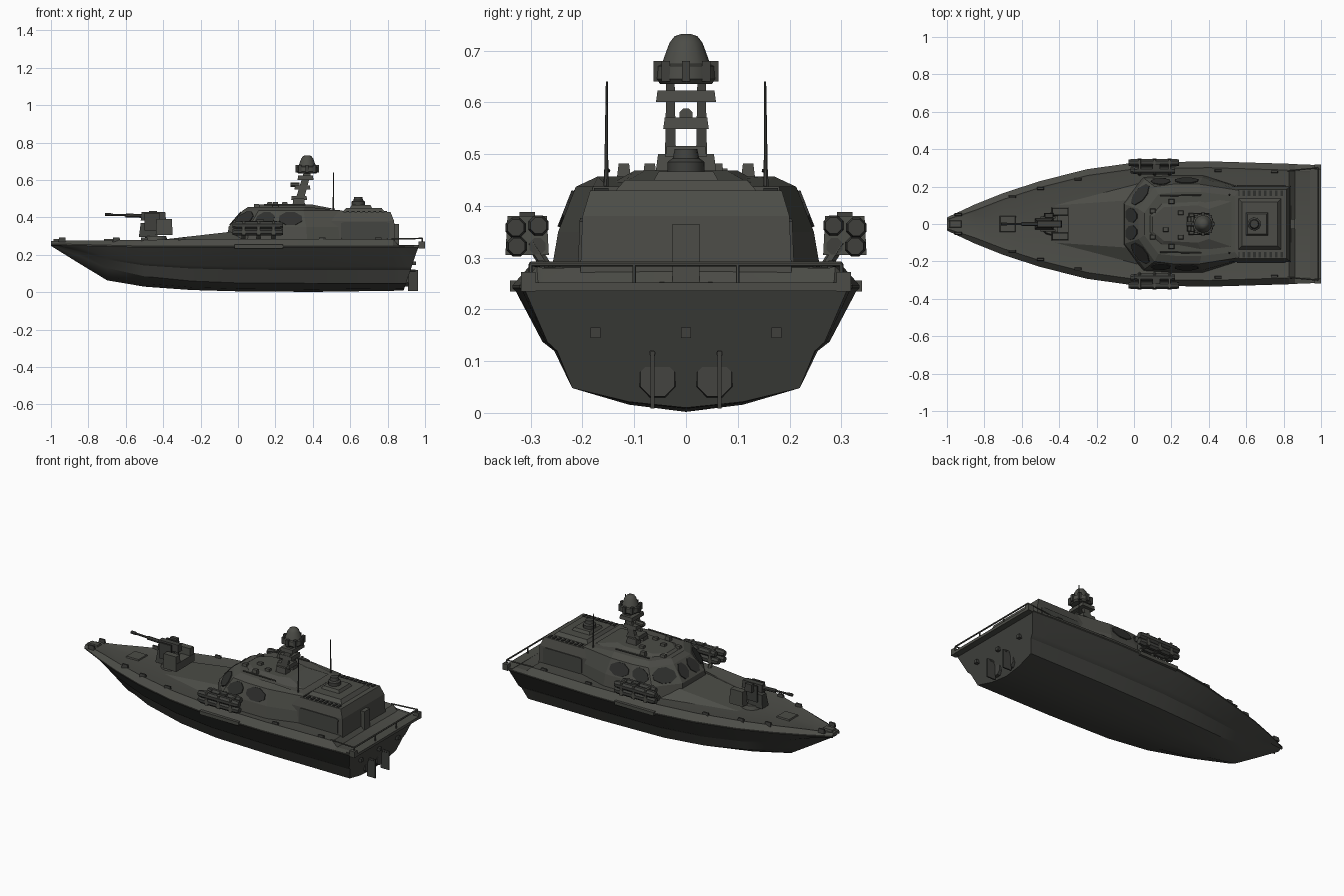
import bpy, bmesh, math
from mathutils import Vector

if "Cube" in bpy.data.objects:
    bpy.data.objects.remove(bpy.data.objects["Cube"])

def material(name, c):
    m = bpy.data.materials.new(name)
    m.diffuse_color = (*c, 1)
    m.use_nodes = True
    m.node_tree.nodes["Principled BSDF"].inputs["Base Color"].default_value = m.diffuse_color
    return m

DECK = material("deck grey", (0.072, 0.073, 0.063))
HULL = material("hull grey", (0.056, 0.057, 0.051))
GLASS = material("dark glass", (0.028, 0.029, 0.027))
METAL = material("gun metal", (0.050, 0.051, 0.046))

def mesh(name, verts, faces, mat=DECK, smooth=0):
    bm = bmesh.new()
    vs = [bm.verts.new(v) for v in verts]
    for f in faces:
        bm.faces.new([vs[i] for i in f])
    bmesh.ops.recalc_face_normals(bm, faces=bm.faces)
    me = bpy.data.meshes.new(name)
    bm.to_mesh(me)
    bm.free()
    me.materials.append(mat)
    if smooth:
        me.polygons.foreach_set("use_smooth", [True] * len(me.polygons))
        me.set_sharp_from_angle(angle=math.radians(smooth))
    ob = bpy.data.objects.new(name, me)
    bpy.context.collection.objects.link(ob)
    return ob

def loft(name, rings, mat=DECK, smooth=0):
    n = len(rings[0])
    faces = [(k*n+i, k*n+(i+1) % n, (k+1)*n+(i+1) % n, (k+1)*n+i)
             for k in range(len(rings)-1) for i in range(n)]
    faces += [tuple(range(n)), tuple(range((len(rings)-1)*n, len(rings)*n))]
    return mesh(name, [p for r in rings for p in r], faces, mat, smooth)

def box(name, x, y, z, mat=DECK, taper=0.0, lean=0.0):
    """x, y, z are (min, max); taper shrinks the top, lean shifts it in x."""
    def ring(h, t, l):
        return [(x[0]+t+l, y[0]+t, h), (x[1]-t+l, y[0]+t, h),
                (x[1]-t+l, y[1]-t, h), (x[0]+t+l, y[1]-t, h)]
    return loft(name, [ring(z[0], 0, 0), ring(z[1], taper, lean)], mat)

def tube(name, stations, n=10, mat=DECK, smooth=40):
    """stations: list of (point, radius) along one straight axis."""
    d = (Vector(stations[-1][0]) - Vector(stations[0][0])).normalized()
    u = d.orthogonal().normalized()
    w = d.cross(u)
    rings = [[Vector(p) + r*(math.cos(a)*u + math.sin(a)*w)
              for a in [2*math.pi*(i+.5)/n for i in range(n)]] for p, r in stations]
    return loft(name, rings, mat, smooth)

def rod(name, a, b, r, n=6, mat=DECK):
    return tube(name, [(a, r), (b, r)], n, mat)

def mirror_ring(half, z):
    """half outline on +y, front to back, closed by its mirror."""
    return [(x, y, z) for x, y in half] + [(x, -y, z) for x, y in reversed(half)]

def pane(name, a, b, c, d, m=0.1, cut=0.25, mat=GLASS):
    """thin eight-sided plate laid on the quad a b c d"""
    a, b, c, d = map(Vector, (a, b, c, d))
    nrm = (c-a).cross(d-b).normalized()
    if nrm.dot((a+b+c+d)/4 - Vector((0.3, 0, 0.3))) < 0:
        nrm = -nrm
    lo, hi, l2, h2 = m, 1-m, m+cut, 1-m-cut
    uv = [(l2, lo), (h2, lo), (hi, l2), (hi, h2), (h2, hi), (l2, hi), (lo, h2), (lo, l2)]
    pts = [a.lerp(b, u).lerp(d.lerp(c, u), v) for u, v in uv]
    loft(name, [[p-nrm*.002 for p in pts], [p+nrm*.005 for p in pts]], mat)

# Hull: x, gunwale half width, deck z, chine half width, chine z, keel z, shear
stations = [(-1, .035, .275, .02, .258, .248, 0), (-.85, .105, .276, .05, .195, .155, 0),
            (-.7, .165, .278, .09, .13, .064, 0), (-.5, .23, .28, .14, .085, .03, 0),
            (-.25, .293, .283, .185, .06, .012, 0), (0, .328, .285, .21, .05, .005, 0),
            (.4, .335, .285, .22, .048, .002, 0), (.83, .322, .283, .22, .048, .008, 0),
            (.86, .32, .253, .22, .048, .009, 0), (.882, .316, .252, .22, .048, .01, .34)]
rings = []
for x, dw, dz, cw, cz, kz, sh in stations:
    gz = min(dz - .006, .247 + max(0, -x-.5)*.025)
    uw, uz = cw + (dw-cw)*.5, cz + (gz-cz)*.45
    inn = min(.045, dw*.4)
    half = [(cw*.5, kz+(cz-kz)*.3), (cw, cz), (uw-(uw-cw)*.4, uz-(uz-cz)*.2), (uw, uz),
            (dw-.006, gz-.012), (dw, gz-.006), (dw, gz), (dw-inn*.75, dz), (dw-inn, dz-.003)]
    loop = [(0, kz)] + half + [(0, dz)] + [(-y, z) for y, z in reversed(half)]
    rings.append([(x+sh*z, y, z) for y, z in loop])
hull = loft("hull", rings, DECK, 25)
hull.data.materials.append(HULL)
for p in hull.data.polygons:
    if p.normal.z < -0.05:
        p.material_index = 1

# Stern: ledge, rails, rudders, water jets
box("stern_ledge", (.94, 1), (-.31, .31), (.236, .252))
rod("stern_rail", (.985, -.3, .288), (.985, .3, .288), .005)
for s in (1, -1):
    box("stern_corner", (.965, 1), (s*.305-.014, s*.305+.014), (.235, .272))
    rod("side_rail", (.82, s*.285, .285), (.985, s*.3, .288), .004)
    for y in (.1, .3):
        rod("rail_post", (.985, s*y, .25), (.985, s*y, .288), .004)
    box("rudder", (.908, .962), (s*.065-.004, s*.065+.004), (.008, .12), METAL)
    rod("rudder_stock", (.89, s*.065, .115), (.95, s*.065, .115), .007, 6, METAL)
    tube("water_jet", [((.86, s*.055, .065), .042), ((.912, s*.055, .065), .036)], 8, HULL)
for y in (-.175, 0, .175):
    box("transom_bracket", (.92, .952), (y-.01, y+.01), (.145, .165), METAL)

# Raised foredeck in front of the cabin
mesh("foredeck_ramp", [(-.42, -.1, .28), (-.42, .1, .28), (.02, .22, .28), (.02, -.22, .28),
                       (.02, .13, .33), (.02, -.13, .33)],
     [(0, 1, 2, 3), (0, 1, 4, 5), (1, 2, 4), (0, 5, 3), (2, 3, 5, 4)])

# Wheelhouse with faceted front
levels = [([(-.06, .12), (.05, .25), (.2, .26), (.37, .26), (.56, .2)], .275),
          ([(-.05, .105), (.06, .24), (.2, .247), (.365, .247), (.56, .195)], .35),
          ([(.025, .08), (.11, .2), (.21, .213), (.35, .213), (.56, .18)], .437),
          ([(.055, .06), (.13, .16), (.22, .17), (.36, .17), (.54, .15)], .457)]
cab = [mirror_ring(h, z) for h, z in levels]
cab[3] = [(x, y, z if x < .5 else .435) for x, y, z in cab[3]]
loft("wheelhouse", cab)
loft("roof_crown", [mirror_ring([(.07, .05), (.14, .13), (.36, .14), (.52, .12)], .445),
                    mirror_ring([(.1, .04), (.16, .09), (.34, .1), (.4, .08)], .468)])
for i in range(3):
    for k in (i, 8-i):
        pane("cabin_window", cab[1][k], cab[1][k+1], cab[2][k+1], cab[2][k])
f1, f2 = cab[1], cab[2]
for s in (0, -1):
    mid1, mid2 = Vector((-.05, 0, .35)), Vector((.025, 0, .437))
    pane("windshield", f1[s], mid1, mid2, f2[s])

# Roof fittings
for x, y in ((.1, .07), (.1, -.07), (.2, .12), (.2, -.12), (.25, .06), (.25, -.07), (.17, -.03)):
    box("roof_light", (x-.017, x+.017), (y-.014, y+.014), (.45, .482 if x > .15 else .472), DECK, .004)
for s in (1, -1):
    rod("grab_rail", (.14, s*.15, .468), (.36, s*.155, .468), .004)
    tube("antenna", [((.51, s*.155, .42), .006), ((.51, s*.154, .47), .004), ((.51, s*.153, .64), .002)], 6, METAL)

# Aft deckhouse with raised top and small turret
loft("deckhouse", [mirror_ring([(.5, .205), (.84, .205)], .255), mirror_ring([(.5, .2), (.835, .2)], .38),
                   mirror_ring([(.52, .185), (.815, .185)], .43)])
box("deckhouse_top", (.555, .79), (-.14, .14), (.425, .45), DECK, .022)
box("turret_base", (.595, .72), (-.065, .065), (.445, .466), DECK, .012)
tube("turret_head", [((.643, 0, .46), .036), ((.643, 0, .485), .036), ((.643, 0, .492), .026), ((.643, 0, .51), .022)], 10, METAL)
box("rear_locker", (.83, .86), (-.026, .026), (.25, .365))
for s in (1, -1):
    pane("side_panel", (.54, s*.204, .28), (.82, s*.204, .28), (.82, s*.2, .38), (.54, s*.2, .38), .04, .06, HULL)
    for i in range(9):
        x = .55+i*.029
        box("vent_slat", (x, x+.014), (s*.164-.014, s*.164+.014), (.428, .435), GLASS)

# Leaning lattice mast with radome
def mx(z):
    return .315 + (z-.46)*.32
for s in (1, -1):
    box("mast_foot", (.29, .36), (s*.035-.025, s*.035+.025), (.455, .5), DECK, .006)
    box("mast_post", (.3, .345), (s*.03-.011, s*.03+.011), (.47, .645), DECK, .003, .05)
for z, w in ((.505, .04), (.56, .044), (.612, .058)):
    box("mast_rung", (mx(z)-.045, mx(z)+.04), (-w, w), (z-.011, z+.011), DECK, .003)
rod("mast_sensor", (.28, 0, .575), (.33, 0, .575), .014, 8)
tube("radome", [((.37, 0, z), r) for z, r in
                ((.636, .05), (.645, .058), (.67, .056), (.674, .047), (.715, .032), (.728, .022), (.732, .01))], 12)
for i in range(8):
    a = i*math.pi/4
    x, y = .37+.055*math.cos(a), .055*math.sin(a)
    box("radome_lug", (x-.008, x+.008), (y-.008, y+.008), (.64, .68), METAL)

# Side launchers: bundled tubes on a bracket
for s in (1, -1):
    for dy, dz, x0, x1 in ((-.022, .02, .0, .22), (.022, .016, -.03, .24), (-.02, -.02, -.02, .2), (.02, -.02, -.03, .24)):
        y, z = s*(.307+dy), .342+dz
        tube("launch_tube", [((x0, y, z), .016), ((x0+.02, y, z), .021), ((x1-.02, y, z), .021), ((x1, y, z), .017)], 8, METAL)
    for x in (.03, .11, .19):
        box("tube_clamp", (x-.01, x+.01), (s*.307-.042, s*.307+.042), (.305, .38), DECK, .004)
        rod("launcher_strut", (x, s*.262, .27), (x, s*.3, .33), .011)
    box("launcher_sight", (.1, .14), (s*.307-.015, s*.307+.015), (.37, .388), METAL)
    box("fender", (-.02, .24), (s*.33-.01, s*.33+.01), (.235, .256))

# Bow gun on its mount
tube("gun_ring", [((-.44, 0, .27), .065), ((-.44, 0, .302), .055)], 12)
box("gun_column", (-.53, -.43), (-.03, .03), (.295, .37), METAL, .01)
box("gun_rear", (-.41, -.35), (-.085, .085), (.305, .35))
for s in (1, -1):
    box("gun_side_box", (-.44, -.35), (s*.066-.022, s*.066+.022), (.305, .392), DECK, .004)
    box("gun_cheek", (-.5, -.42), (s*.034-.005, s*.034+.005), (.33, .425), METAL)
box("gun_receiver", (-.52, -.385), (-.02, .02), (.385, .428), METAL, .004)
box("gun_optic", (-.48, -.43), (.03, .06), (.39, .435), METAL, .004)
rod("gun_sleeve", (-.6, 0, .411), (-.51, 0, .408), .011, 8, METAL)
rod("gun_barrel", (-.69, 0, .415), (-.58, 0, .411), .006, 8, METAL)
rod("gun_muzzle", (-.71, 0, .416), (-.68, 0, .415), .009, 8, METAL)

# Bow fittings, cleats and hatches
box("bow_roller", (-.99, -.92), (-.022, .022), (.265, .284), DECK, .005)
for s in (1, -1):
    for x, y in ((-.94, .05), (-.65, .145), (-.5, .19), (-.3, .24), (.45, .285), (.75, .28)):
        box("cleat", (x-.02, x+.02), (s*y-.008, s*y+.008), (.27, .294), METAL, .003)
box("deck_hatch", (-.72, -.63), (-.045, .045), (.272, .285), DECK, .005)
